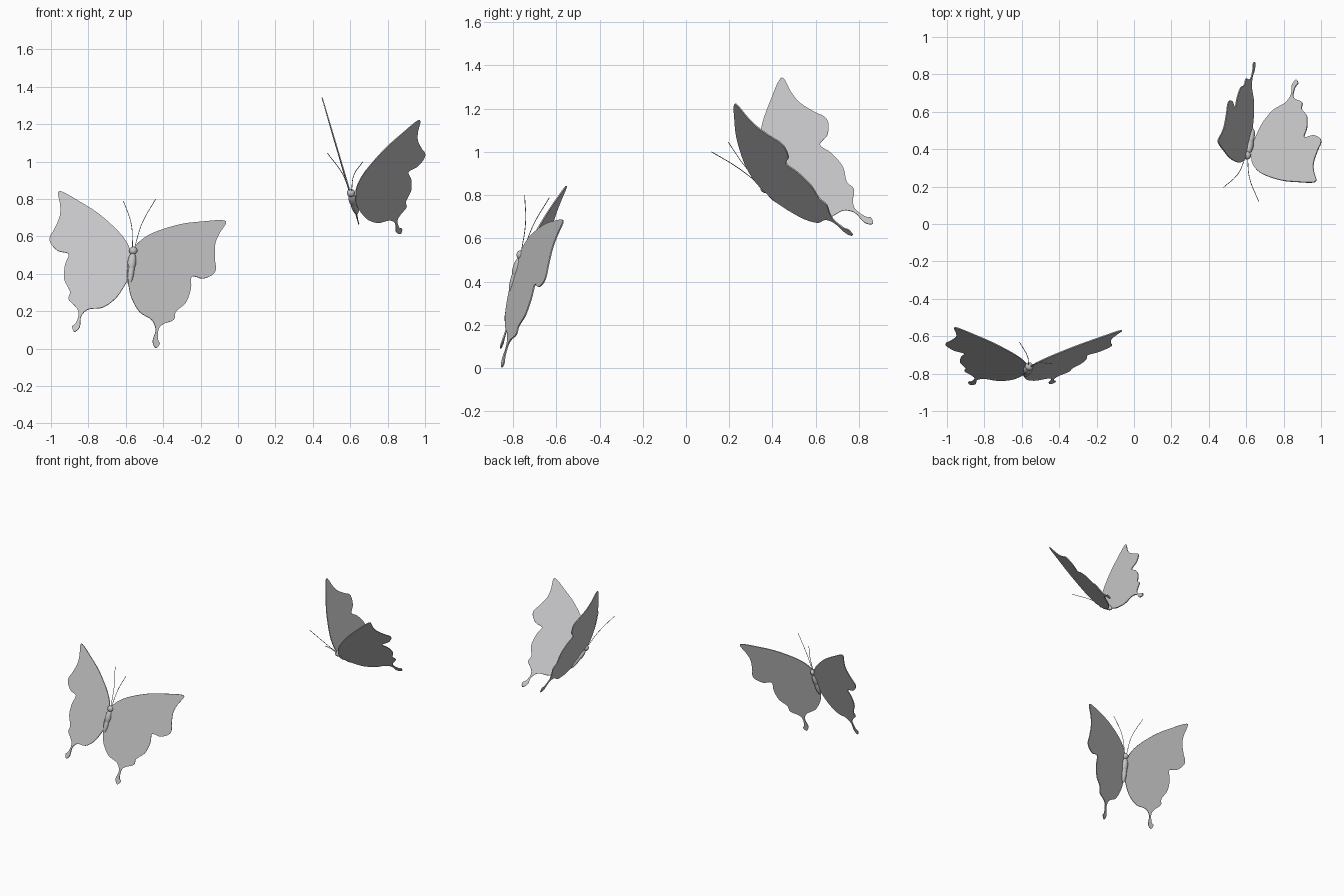
import bpy
import bmesh
from mathutils import Matrix, Vector

old = bpy.data.objects.get("Cube")
if old:
    bpy.data.objects.remove(old, do_unlink=True)

grey = bpy.data.materials.new("plain_grey")
grey.use_nodes = True
grey.diffuse_color = (0.56, 0.56, 0.57, 1)
grey.node_tree.nodes["Principled BSDF"].inputs["Base Color"].default_value = grey.diffuse_color

# Wing outline, measured from the wing root; it is fitted to root, tip and tail
WING = [(0, 4), (6, 16), (21, 27), (49, 36), (74, 39), (91, 40), (95, 37),
        (88, 26), (84, 15), (84, 0), (85, -8), (82, -14), (72, -18), (61, -16),
        (60, -28), (55, -42), (45, -51), (43, -59), (33, -63), (28, -68),
        (27, -78), (29, -83), (25, -87), (22, -80), (25, -69), (21, -59),
        (9, -51), (1, -37), (-2, -23), (-3, -8)]
TIP, TAIL = (94, 37), (25, -86.5)
TO_WEIGHTS = Matrix(((TIP[0], TAIL[0]), (TIP[1], TAIL[1]))).inverted()


def finish(bm, name, smooth=True):
    mesh = bpy.data.meshes.new(name)
    bm.to_mesh(mesh)
    bm.free()
    mesh.materials.append(grey)
    for face in mesh.polygons:
        face.use_smooth = smooth
    obj = bpy.data.objects.new(name, mesh)
    bpy.context.collection.objects.link(obj)
    return obj


def rounded(points, steps=4):
    """Closed smooth curve through the points."""
    pts = [Vector(p) for p in points]
    n = len(pts)
    out = []
    for i in range(n):
        a, b, c, d = (pts[(i + k) % n] for k in (-1, 0, 1, 2))
        for k in range(steps):
            t = k / steps
            out.append(0.5 * (2 * b + (c - a) * t + (2 * a - 5 * b + 4 * c - d) * t * t
                              + (3 * b - a - 3 * c + d) * t ** 3))
    return out


def wing(name, root, tip, tail):
    root, tip, tail = Vector(root), Vector(tip), Vector(tail)
    bm = bmesh.new()
    verts = []
    for p in rounded(WING):
        s, t = TO_WEIGHTS @ p
        verts.append(bm.verts.new(root + s * (tip - root) + t * (tail - root)))
    bm.faces.new(verts)
    obj = finish(bm, name, smooth=False)
    thick = obj.modifiers.new("thickness", "SOLIDIFY")
    thick.thickness = 0.006
    thick.offset = 0


def ball(name, start, end, radius):
    """Ellipsoid stretched between two points."""
    start, end = Vector(start), Vector(end)
    axis = end - start
    turn = axis.to_track_quat("Z", "Y").to_matrix().to_4x4()
    size = Matrix.Diagonal((radius, radius, axis.length / 2, 1))
    bm = bmesh.new()
    bmesh.ops.create_uvsphere(bm, u_segments=24, v_segments=16, radius=1,
                              matrix=Matrix.Translation((start + end) / 2) @ turn @ size)
    finish(bm, name)


def antenna(name, base, middle, end):
    curve = bpy.data.curves.new(name, "CURVE")
    curve.dimensions = "3D"
    curve.bevel_depth = 0.0018
    curve.bevel_resolution = 2
    curve.use_fill_caps = True
    spline = curve.splines.new("BEZIER")
    spline.bezier_points.add(2)
    for point, co in zip(spline.bezier_points, (base, middle, end)):
        point.co = co
        point.handle_left_type = point.handle_right_type = "AUTO"
    curve.materials.append(grey)
    bpy.context.collection.objects.link(bpy.data.objects.new(name, curve))


def butterfly(label, head, rear, wings, feelers):
    head, rear = Vector(head), Vector(rear)
    axis = (rear - head).normalized()
    # Head, thorax and abdomen
    ball(label + "_head", head - axis * 0.022, head + axis * 0.022, 0.022)
    ball(label + "_thorax", head + axis * 0.012, head.lerp(rear, 0.62), 0.023)
    ball(label + "_abdomen", head.lerp(rear, 0.25), rear, 0.019)
    # Wings
    for side, marks in wings.items():
        wing(f"{label}_{side}_wing", *marks)
    # Antennae bow towards each other
    ends = {side: Vector(co) for side, co in feelers.items()}
    centre = (ends["left"] + ends["right"]) / 2
    for side, end in ends.items():
        base = head - axis * 0.015
        base += (end - centre) * 0.06
        middle = (base + end) / 2 + (centre - end) * 0.2
        antenna(f"{label}_{side}_antenna", base, middle, end)


butterfly("lower_butterfly", (-0.56, -0.762, 0.523), (-0.582, -0.812, 0.34),
          {"left": ((-0.575, -0.786, 0.47), (-0.07, -0.572, 0.67), (-0.44, -0.852, 0.006)),
           "right": ((-0.578, -0.782, 0.435), (-0.957, -0.557, 0.83), (-0.874, -0.857, 0.092))},
          {"left": (-0.44, -0.746, 0.8), "right": (-0.612, -0.632, 0.788)})

butterfly("upper_butterfly", (0.604, 0.366, 0.832), (0.636, 0.51, 0.72),
          {"left": ((0.635, 0.386, 0.8), (0.97, 0.236, 1.213), (0.866, 0.768, 0.615)),
           "right": ((0.61, 0.405, 0.8), (0.452, 0.45, 1.333), (0.645, 0.862, 0.668))},
          {"left": (0.668, 0.118, 1.0), "right": (0.478, 0.195, 1.045)})
